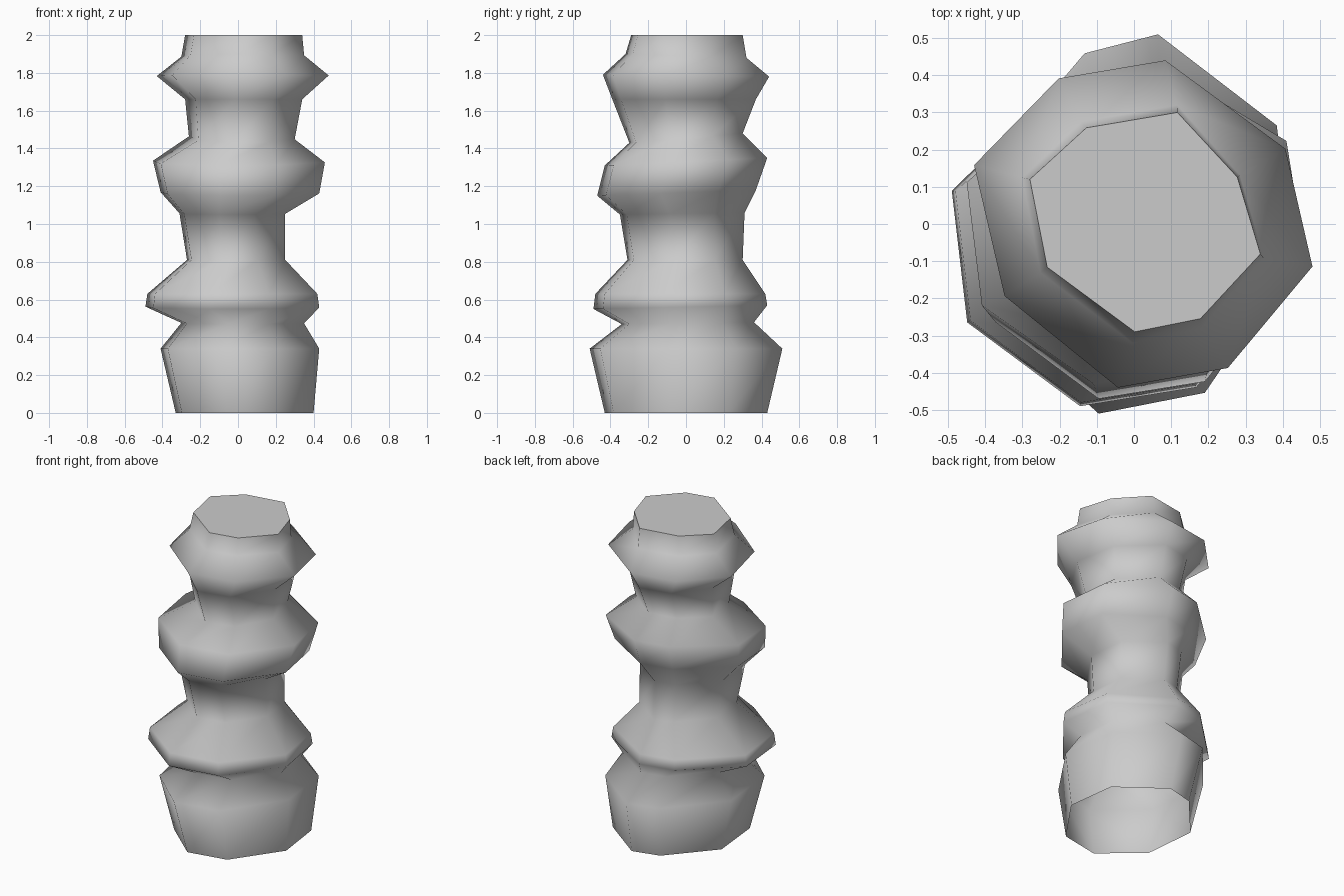
import bpy
import bmesh
from mathutils import Vector

default_cube = bpy.data.objects.get("Cube")
if default_cube:
    bpy.data.objects.remove(default_cube, do_unlink=True)

# Irregular octagon outlines, normalised to a box from -1 to 1
BASE_OUTLINE = [(.89, .52), (.13, 1), (-.34, .9), (-1, .26),
                (-.91, -.51), (-.25, -1), (.43, -.89), (1, -.2)]
UPPER_OUTLINE = [(.84, .46), (.13, 1), (-.5, .89), (-1, .36),
                 (-.82, -.44), (-.15, -1), (.5, -.88), (1, -.26)]
RIM_OUTLINE = [(.8, .41), (.28, 1), (-.51, .86), (-1, .39),
               (-.85, -.41), (-.09, -1), (.48, -.88), (1, -.29)]

# Rings in hundredths: front height, back height, left, right, front, back limits
BASE_RINGS = [
    (0, 0, -33, 40, -43, 43),
    (34, 34, -41, 43, -51, 51),
    (47, 48, -30, 35, -34, 36),
    (55, 57, -49, 43, -49, 43),
    (63, 63, -48, 42, -48, 42),
    (81, 81, -27, 25, -31, 30),
    (105, 106, -31, 25, -35, 31),
    (115, 118, -41, 43, -47, 37),
    (131, 135, -45, 46, -43, 43),
]
UPPER_RINGS = [
    (143, 148, -26, 30, -30, 30),
    (166, 166, -28, 34, -39, 37),
    (179, 178, -43, 48, -44, 44),
]
RIM_RINGS = [
    (190, 188, -30, 35, -32, 32),
    (200, 200, -28, 34, -29, 30),
]
SECTIONS = [(BASE_OUTLINE, BASE_RINGS), (UPPER_OUTLINE, UPPER_RINGS),
            (RIM_OUTLINE, RIM_RINGS)]


def between(low, high, factor):
    """Map a factor from -1..1 onto low..high, converted to units."""
    return (low + (high - low) * (factor + 1) / 2) / 100


def add_ring(mesh, outline, ring):
    """Place one slightly tilted octagonal ring of vertices."""
    front_height, back_height, left, right, front, back = ring
    return [mesh.verts.new(Vector((between(left, right, across),
                                   between(front, back, depth),
                                   between(front_height, back_height, depth))))
            for across, depth in outline]


# Column body: rings joined by smooth side walls, open underneath
column_mesh = bmesh.new()
loops = [add_ring(column_mesh, outline, ring)
         for outline, rings in SECTIONS for ring in rings]
for lower, upper in zip(loops, loops[1:]):
    for index, corner in enumerate(lower):
        following = (index + 1) % len(lower)
        wall = column_mesh.faces.new((corner, lower[following],
                                      upper[following], upper[index]))
        wall.smooth = True

# Flat top with a sharp rim
top = column_mesh.faces.new(loops[-1])
for edge in top.edges:
    edge.smooth = False

mesh_data = bpy.data.meshes.new("column")
column_mesh.to_mesh(mesh_data)
column_mesh.free()
column = bpy.data.objects.new("column", mesh_data)
bpy.context.collection.objects.link(column)

# Single plain grey material
grey = bpy.data.materials.new("plain_grey")
grey.use_nodes = True
colour = (.6, .6, .6, 1)
grey.diffuse_color = colour
grey.node_tree.nodes["Principled BSDF"].inputs["Base Color"].default_value = colour
mesh_data.materials.append(grey)
